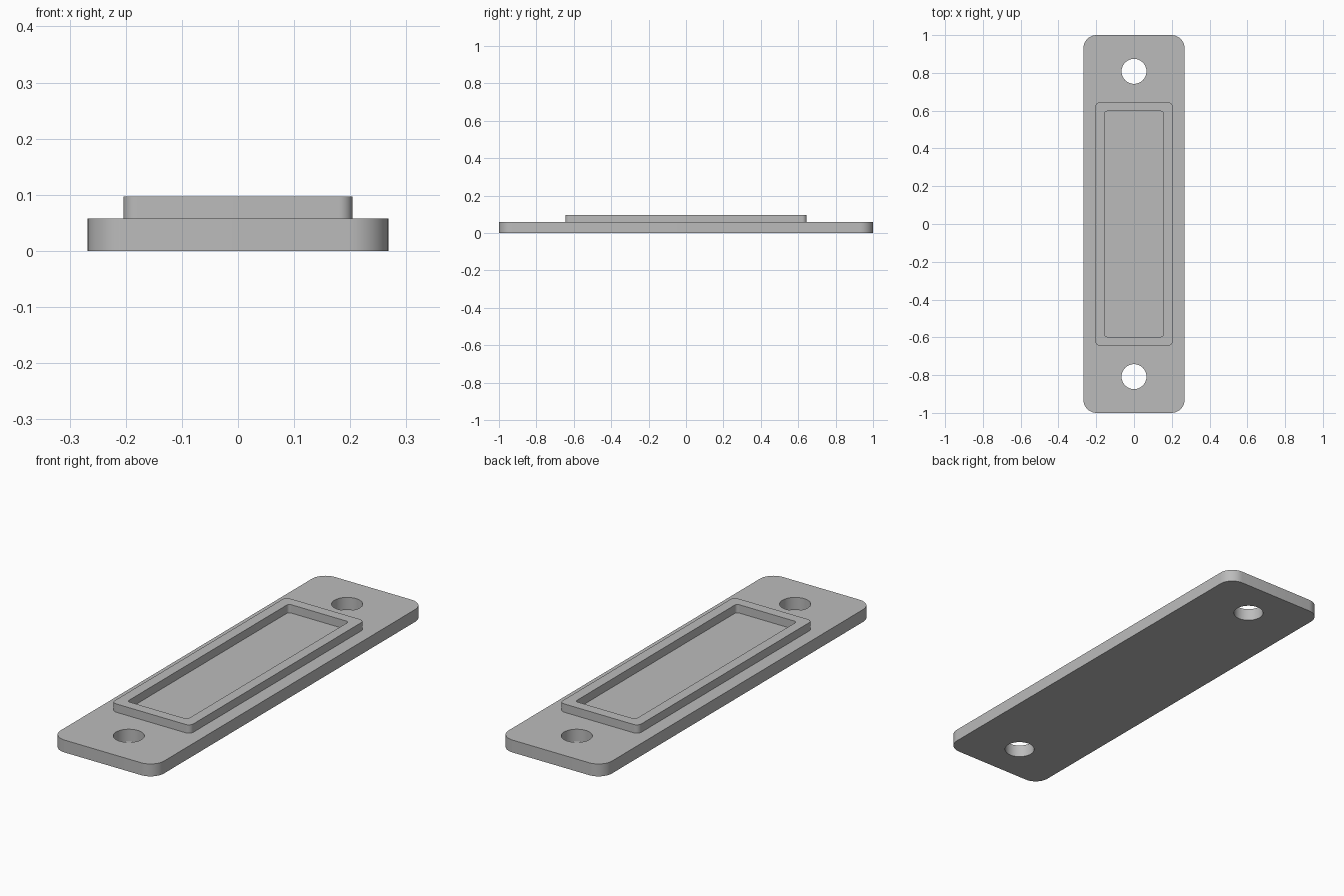
import bpy
import bmesh
from math import cos, sin, pi

default = bpy.data.objects.get("Cube")
if default:
    bpy.data.objects.remove(default, do_unlink=True)

GREY = (0.5, 0.5, 0.5, 1.0)
grey = bpy.data.materials.new("plain grey")
grey.use_nodes = True
grey.diffuse_color = GREY
grey.node_tree.nodes["Principled BSDF"].inputs["Base Color"].default_value = GREY


def rounded_rect(hx, hy, r, steps=10):
    """Outline of a rectangle with rounded corners."""
    corners = [(1, 1), (-1, 1), (-1, -1), (1, -1)]
    points = []
    for i, (sx, sy) in enumerate(corners):
        for k in range(steps + 1):
            a = (i + k / steps) * pi / 2
            points.append((sx * (hx - r) + r * cos(a), sy * (hy - r) + r * sin(a)))
    return points


def circle(y, r, steps=48):
    return [(r * cos(2 * pi * k / steps), y + r * sin(2 * pi * k / steps))
            for k in range(steps)]


def slab(name, outlines, z0, z1):
    """Solid between two heights; outlines after the first are holes."""
    bm = bmesh.new()
    caps = ([], [])
    for outline in outlines:
        rings = [[bm.verts.new((x, y, z)) for x, y in outline] for z in (z0, z1)]
        n = len(outline)
        for i in range(n):
            j = (i + 1) % n
            low, high = rings
            bm.faces.new((low[i], low[j], high[j], high[i]))
            for cap, ring in zip(caps, rings):
                cap.append(bm.edges.get((ring[i], ring[j])))
    for cap in caps:
        bmesh.ops.triangle_fill(bm, edges=cap, use_beauty=True)
    bmesh.ops.recalc_face_normals(bm, faces=bm.faces[:])
    mesh = bpy.data.meshes.new(name)
    bm.to_mesh(mesh)
    bm.free()
    mesh.materials.append(grey)
    obj = bpy.data.objects.new(name, mesh)
    bpy.context.collection.objects.link(obj)
    bpy.ops.object.select_all(action="DESELECT")
    obj.select_set(True)
    bpy.context.view_layer.objects.active = obj
    bpy.ops.object.shade_smooth_by_angle(angle=pi / 6)
    return obj


# Base plate with a screw hole at each end
PLATE_TOP = 0.058
slab("base_plate",
     [rounded_rect(0.268, 1.0, 0.07), circle(0.808, 0.066), circle(-0.808, 0.066)],
     0, PLATE_TOP)

# Raised rim around the label recess, sunk slightly into the plate
slab("raised_rim",
     [rounded_rect(0.204, 0.645, 0.024), rounded_rect(0.156, 0.597, 0.014)],
     PLATE_TOP - 0.002, 0.097)
